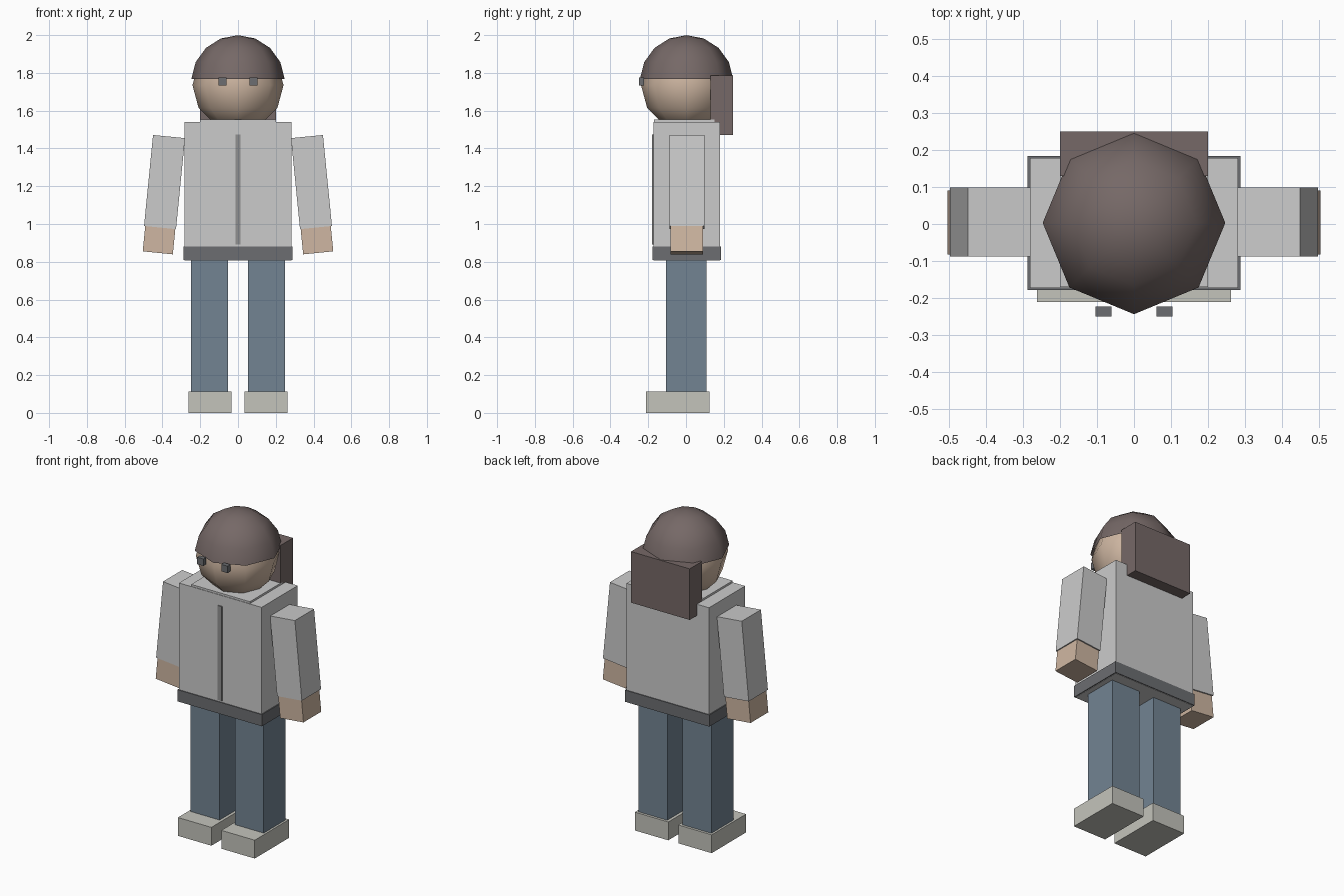
import bpy, bmesh, math

if "Cube" in bpy.data.objects:
    bpy.data.objects.remove(bpy.data.objects["Cube"])

CY = 0.003  # body centre line in depth


def mat(name, rgb):
    m = bpy.data.materials.new(name)
    m.diffuse_color = (*rgb, 1)
    m.use_nodes = True
    m.node_tree.nodes["Principled BSDF"].inputs["Base Color"].default_value = m.diffuse_color
    return m


skin = mat("skin", (0.62, 0.47, 0.36))
hair = mat("hair", (0.18, 0.14, 0.135))
denim = mat("denim", (0.17, 0.23, 0.29))
dark = mat("dark_grey", (0.15, 0.155, 0.165))
zip_grey = mat("zip_grey", (0.28, 0.28, 0.28))
shoe = mat("shoe", (0.55, 0.55, 0.5))


def add(name, bm, material):
    me = bpy.data.meshes.new(name)
    bm.to_mesh(me)
    bm.free()
    ob = bpy.data.objects.new(name, me)
    bpy.context.collection.objects.link(ob)
    if material:
        me.materials.append(material)
    return ob


def box(name, x, y, z, material=None, tilt=0):
    """Box from (min, max) ranges, optionally tilted about y."""
    bm = bmesh.new()
    bmesh.ops.create_cube(bm, size=1)
    size = [r[1] - r[0] for r in (x, y, z)]
    bmesh.ops.scale(bm, vec=size, verts=bm.verts)
    ob = add(name, bm, material)
    ob.location = [(r[0] + r[1]) / 2 for r in (x, y, z)]
    ob.rotation_euler.y = tilt
    return ob


def dome(name, radius, z, end, rings, material):
    """Eight-sided sphere, or cap when the end angle is below pi."""
    bm = bmesh.new()
    full = end > 3.1
    prof = [bm.verts.new((radius * math.sin(end * i / rings), 0,
                          radius * math.cos(end * i / rings)))
            for i in range(rings + 1)]
    edges = [bm.edges.new(p) for p in zip(prof, prof[1:])]
    bmesh.ops.spin(bm, geom=prof + edges, cent=(0, 0, 0), axis=(0, 0, 1),
                   angle=2 * math.pi, steps=8, use_duplicate=False)
    bmesh.ops.remove_doubles(bm, verts=bm.verts, dist=1e-4)
    bmesh.ops.recalc_face_normals(bm, faces=bm.faces)
    if not full:  # an open cap must face outwards
        top = max(bm.faces, key=lambda f: f.calc_center_median().z)
        if top.normal.z < 0:
            bmesh.ops.reverse_faces(bm, faces=bm.faces)
    for f in bm.faces:
        f.smooth = True
    ob = add(name, bm, material)
    ob.location = (0, CY, z)
    return ob


# Jacket
box("jacket_body", (-0.282, 0.282), (-0.173, 0.179), (0.808, 1.54))
box("jacket_collar", (-0.2, 0.2), (-0.17, 0.15), (1.5, 1.552))
box("jacket_hem", (-0.288, 0.288), (-0.178, 0.184), (0.81, 0.882), dark)
box("jacket_zip", (-0.014, 0.014), (-0.179, -0.165), (0.892, 1.475), zip_grey)

# Head and hair
dome("head", 0.241, 1.735, math.pi, 6, skin)
dome("hair_cap", 0.2475, 1.752, math.radians(86.4), 4, hair)
box("hair_back", (-0.2, 0.2), (0.13, 0.25), (1.47, 1.785), hair)

# Paired parts
for side, s in (("left", -1), ("right", 1)):
    def span(a, b):
        return tuple(sorted((s * a, s * b)))

    box(side + "_eye", span(0.061, 0.104), (-0.25, -0.223), (1.733, 1.776), dark)
    tilt = -s * math.radians(5.65)
    box(side + "_sleeve", span(0.304, 0.474), (-0.088, 0.099), (0.98, 1.464),
        None, tilt)
    box(side + "_hand", span(0.338, 0.498), (-0.082, 0.091), (0.847, 0.983),
        skin, tilt)
    box(side + "_leg", span(0.052, 0.249), (-0.105, 0.108), (0.1, 0.83), denim)
    box(side + "_shoe", span(0.034, 0.262), (-0.211, 0.124), (0, 0.113), shoe)
